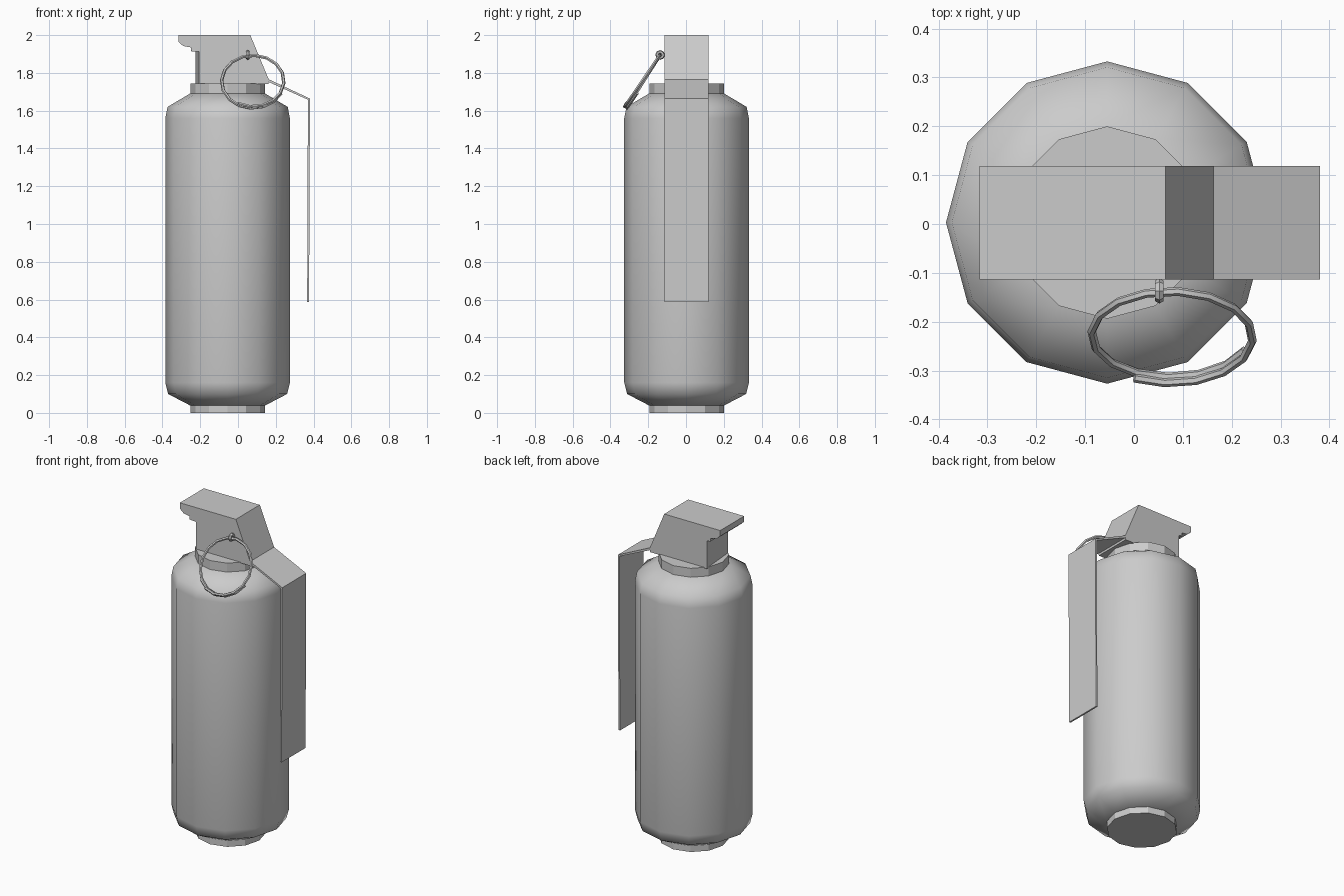
import bpy, bmesh, math
from mathutils import Vector

cube = bpy.data.objects.get("Cube")
if cube:
    bpy.data.objects.remove(cube)

CX, CY = -0.055, 0.003      # axis of the canister
Y0, Y1 = -0.114, 0.119      # sides of the head and lever

grey = bpy.data.materials.new("plain grey")
grey.use_nodes = True
grey.diffuse_color = (0.6, 0.6, 0.6, 1)
grey.node_tree.nodes["Principled BSDF"].inputs["Base Color"].default_value = (0.6, 0.6, 0.6, 1)


def finish(name, bm, smooth=None):
    bmesh.ops.recalc_face_normals(bm, faces=bm.faces)
    mesh = bpy.data.meshes.new(name)
    bm.to_mesh(mesh)
    bm.free()
    obj = bpy.data.objects.new(name, mesh)
    bpy.context.collection.objects.link(obj)
    mesh.materials.append(grey)
    if smooth:
        bpy.ops.object.select_all(action="DESELECT")
        obj.select_set(True)
        bpy.context.view_layer.objects.active = obj
        bpy.ops.object.shade_smooth_by_angle(angle=math.radians(smooth))
    return obj


def skin(bm, rings, closed=False):
    """Bridge successive rings of points, capping open ends."""
    loops = [[bm.verts.new(p) for p in ring] for ring in rings]
    n = len(loops[0])
    pairs = list(zip(loops, loops[1:]))
    if closed:
        pairs.append((loops[-1], loops[0]))
    else:
        bm.faces.new(loops[0])
        bm.faces.new(loops[-1])
    for a, b in pairs:
        for i in range(n):
            j = (i + 1) % n
            bm.faces.new((a[i], a[j], b[j], b[i]))


def lathe(name, profile, smooth=None, sides=12):
    bm = bmesh.new()
    angles = [math.tau * i / sides for i in range(sides)]
    skin(bm, [[(CX + r * math.cos(a), CY + r * math.sin(a), z) for a in angles]
              for r, z in profile])
    return finish(name, bm, smooth)


def extrude(name, front, back=None):
    bm = bmesh.new()
    skin(bm, [[(x, Y0, z) for x, z in front], [(x, Y1, z) for x, z in back or front]])
    return finish(name, bm)


def tube(name, points, radius, normal, sides=6, closed=False):
    """Round wire along points lying roughly in the plane of the normal."""
    bm = bmesh.new()
    rings = []
    for i, p in enumerate(points):
        if closed:
            tangent = points[(i + 1) % len(points)] - points[i - 1]
        else:
            tangent = points[min(i + 1, len(points) - 1)] - points[max(i - 1, 0)]
        side = tangent.cross(normal).normalized()
        rings.append([p + radius * (side * math.cos(t) + normal * math.sin(t))
                      for t in (math.tau * k / sides for k in range(sides))])
    skin(bm, rings, closed)
    return finish(name, bm, 35)


# Canister with its base and neck
lathe("body", [(0.2, 0.04), (0.315, 0.1), (0.33, 0.16), (0.33, 1.56),
               (0.318, 1.62), (0.2, 1.69)], 60)
lathe("base", [(0.197, 0), (0.197, 0.05)])
lathe("neck", [(0.197, 1.67), (0.197, 1.745)])

# Fuse head, with a slightly skewed face under the nose
def head_profile(recess):
    return [(0.065, 2), (-0.316, 2), (-0.316, 1.965), (-0.29, 1.942), (-0.25, 1.935),
            (-0.25, 1.915), (recess, 1.912), (recess, 1.74), (0.16, 1.74), (0.165, 1.76)]

extrude("fuse_head", head_profile(-0.206), head_profile(-0.226))

# Safety lever
extrude("lever", [(0.155, 1.77), (0.165, 1.765), (0.381, 1.664), (0.378, 1.0), (0.376, 0.588),
                  (0.366, 0.588), (0.368, 1.0), (0.37, 1.658), (0.155, 1.755)])

# Split pull ring, overlapping itself at the bottom
across = Vector((1, 0, 0))
up = Vector((0, 0.55, 0.835)).normalized()
normal = across.cross(up)
centre = Vector((0.078, -0.228, 1.755))
steps = 20
ring = []
for i in range(steps + 1):
    f = i / steps
    a = math.radians(-118 + 453 * f)
    ring.append(centre + 0.165 * (across * math.cos(a) + up * math.sin(a))
                + normal * (0.009 - 0.018 * f))
tube("pull_ring", ring, 0.009, normal)

# Pin eyelet holding the ring
eye = Vector((0.052, -0.137, 1.895))
loop = [eye + 0.016 * Vector((0, math.cos(a), math.sin(a)))
        for a in (math.tau * i / 8 for i in range(8))]
tube("pin_eyelet", loop, 0.01, across, closed=True)
